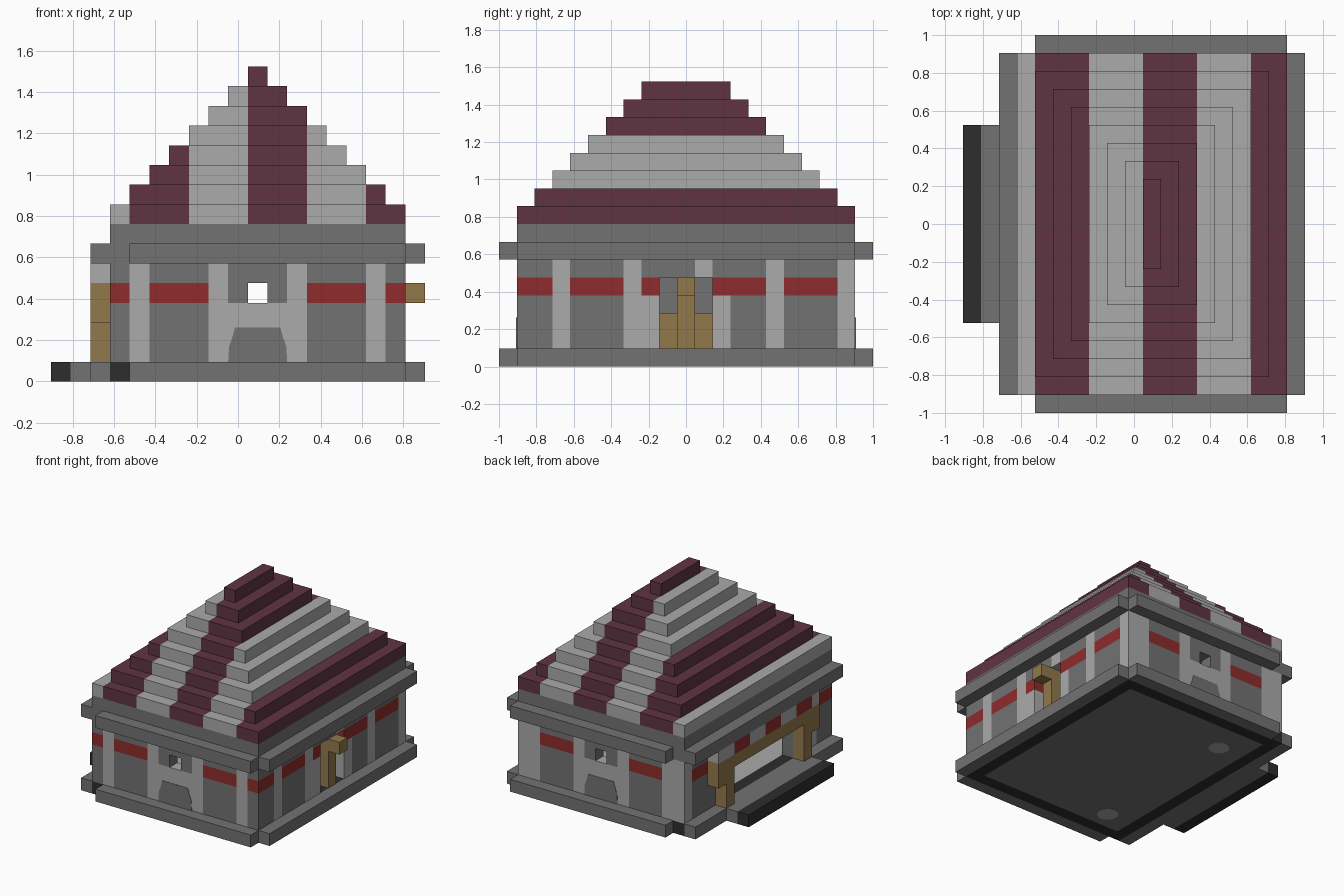
import bpy
import bmesh
from itertools import groupby
from mathutils import Matrix, Vector

old = bpy.data.objects.get("Cube")
if old:
    bpy.data.objects.remove(old, do_unlink=True)

U = 2 / 21  # size of one building block

# Flat colours
PALETTE = {
    "light_stone": (0.40, 0.405, 0.40),
    "grey_stone": (0.17, 0.17, 0.17),
    "maroon_tile": (0.115, 0.034, 0.056),
    "red_band": (0.275, 0.025, 0.025),
    "timber": (0.29, 0.19, 0.073),
    "dark_stone": (0.026, 0.026, 0.026),
}
LIGHT, GREY, MAROON, RED, WOOD, DARK = range(6)
mats = []
for mat_name, rgb in PALETTE.items():
    m = bpy.data.materials.new(mat_name)
    m.use_nodes = True
    m.diffuse_color = (*rgb, 1)
    m.node_tree.nodes["Principled BSDF"].inputs["Base Color"].default_value = (*rgb, 1)
    mats.append(m)


def finish(name, bm):
    mesh = bpy.data.meshes.new(name)
    bm.to_mesh(mesh)
    bm.free()
    for m in mats:
        mesh.materials.append(m)
    obj = bpy.data.objects.new(name, mesh)
    bpy.context.collection.objects.link(obj)
    return obj


def blocks(name, boxes):
    """One object from boxes given as (x range, y range, z range, colour)."""
    bm = bmesh.new()
    for xr, yr, zr, colour in boxes:
        lo, hi = (Vector(p) * U for p in zip(xr, yr, zr))
        mat = Matrix.Translation((lo + hi) / 2) @ Matrix.Diagonal((*(hi - lo), 1))
        verts = bmesh.ops.create_cube(bm, size=1, matrix=mat)["verts"]
        for f in {f for v in verts for f in v.link_faces}:
            f.material_index = colour
    return finish(name, bm)


def sym(h):
    return (-h, h)


def wall(name, cells, along_x, at, rule):
    """Wall of block columns, with each column split where its colour changes."""
    boxes = []
    for c in cells:
        for colour, run in groupby(range(1, 6), key=lambda z: rule(c, z)):
            run = list(run)
            if colour is None:
                continue
            span, depth = (c - 0.5, c + 0.5), (at - 0.5, at + 0.5)
            xr, yr = (span, depth) if along_x else (depth, span)
            boxes.append((xr, yr, (run[0], run[-1] + 1), colour))
    return blocks(name, boxes)


def banded(light, z):
    return LIGHT if light else RED if z == 4 else GREY


def end_rule(corner_light):
    # Front and back: arch stonework below a small open window
    def rule(x, z):
        if 0 <= x <= 2:
            if z < 4:
                return LIGHT
            return None if (x, z) == (1, 4) else GREY
        return banded(x % 4 == 3 or (corner_light and x in (-6, 8)), z)
    return rule


def door_rule(y, z):
    if abs(y) <= 1:
        return None if z < 5 else LIGHT if y == 1 else GREY
    if abs(y) == 2:
        return LIGHT if z < 4 else banded(False, z)
    return banded(y % 4 == 1, z)


def porch_rule(y, z):
    return None if abs(y) <= 4 and z < 4 else banded(y % 4 == 1, z)


# Foundation
blocks("foundation_ring", [
    ((-6.5, -5.5), sym(9.5), (0, 1), DARK),
    ((7.5, 8.5), sym(9.5), (0, 1), DARK),
    ((-5.5, 7.5), (-9.5, -8.5), (0, 1), DARK),
    ((-5.5, 7.5), (8.5, 9.5), (0, 1), DARK),
])
blocks("floor", [
    ((-5.5, 7.5), sym(8.5), (0, 0.9), GREY),
    ((-5.5, 7.5), sym(8.5), (0.9, 1), LIGHT),
])


def trim(name, z):
    # Projecting band around the four sides
    zr = (z, z + 1)
    blocks(name, [
        ((-5.5, 8.5), (-10.5, -9.5), zr, GREY),
        ((-5.5, 8.5), (9.5, 10.5), zr, GREY),
        ((8.5, 9.5), sym(9.5), zr, GREY),
        ((-7.5, -6.5), sym(9.5), zr, GREY),
    ])


trim("base_trim", 0)
trim("eave_trim", 6)
blocks("porch_floor", [((-8.5, -7.5), sym(5.5), (0, 1), GREY)])
blocks("porch_step", [((-9.5, -8.5), sym(5.5), (0, 1), DARK)])

# Walls
wall("front_wall", range(-6, 9), True, -9, end_rule(False))
wall("back_wall", range(-6, 9), True, 9, end_rule(True))
wall("door_wall", range(-8, 9), False, 8, door_rule)
wall("porch_wall", range(-8, 9), False, -6, porch_rule)

# Grey arch panels on both end walls
for name, side in (("front_arch", -1), ("back_arch", 1)):
    bm = bmesh.new()
    half = [(1.5, 1), (1.45, 1.8), (1.3, 2.2), (1.15, 2.75)]
    outline = half + [(-x, z) for x, z in reversed(half)]
    face = bm.faces.new([bm.verts.new(((1 + x) * U, side * 9.5 * U, z * U)) for x, z in outline])
    ext = bmesh.ops.extrude_face_region(bm, geom=[face])["geom"]
    moved = [v for v in ext if isinstance(v, bmesh.types.BMVert)]
    bmesh.ops.translate(bm, verts=moved, vec=(0, side * 0.003, 0))
    bmesh.ops.recalc_face_normals(bm, faces=bm.faces)
    for f in bm.faces:
        f.material_index = GREY
    finish(name, bm)

# Door niche with timber post and projecting block
blocks("door_niche", [
    ((6, 6.5), sym(2.5), (1, 6), GREY),
    ((6.5, 7.5), (-2.5, -1.5), (1, 6), GREY),
    ((6.5, 7.5), (1.5, 2.5), (1, 6), GREY),
])
blocks("door_timbers", [
    ((7.5, 8.5), sym(0.5), (1, 4), WOOD),
    ((7.5, 9.5), sym(0.5), (4, 5), WOOD),
    ((6.5, 7.5), (-1.5, -0.5), (1, 3), WOOD),
    ((6.5, 7.5), (0.5, 1.5), (1, 3), WOOD),
])

# Porch frame: beam, brackets, posts and the coloured course above it
PX = (-7.5, -6.5)
frame = [(PX, sym(6.5), (4, 5), WOOD)]
for s in (-1, 1):
    frame.append((PX, sorted((s * 5.5, s * 6.5)), (3, 4), WOOD))
    frame.append((PX, sorted((s * 4.5, s * 5.5)), (1, 4), WOOD))
blocks("porch_frame", frame)
cuts = [-6.5, -5.5, -3.5, -1.5, 0.5, 2.5, 4.5, 6.5]
blocks("porch_course", [
    (PX, pair, (5, 6), RED if i % 2 else LIGHT)
    for i, pair in enumerate(zip(cuts, cuts[1:]))
])

# Ceiling course and stepped, striped roof
blocks("ceiling_course", [((-6.5, 8.5), sym(9.5), (6, 8), GREY)])
stripes = [-6.5, -5.5, -2.5, 0.5, 3.5, 6.5, 8.5]
roof = []
for i in range(8):
    for k, (a, b) in enumerate(zip(stripes, stripes[1:])):
        x0, x1 = max(a, i - 6.5), min(b, 8.5 - i)
        if x0 < x1:
            roof.append(((x0, x1), sym(9.5 - i), (8 + i, 9 + i), MAROON if k % 2 else LIGHT))
blocks("stepped_roof", roof)

# Round pads under the floor
for name, y in (("front_pad", -7), ("back_pad", 6)):
    bm = bmesh.new()
    bmesh.ops.create_cone(bm, cap_ends=True, segments=20, radius1=0.8 * U, radius2=0.8 * U,
                          depth=0.004, matrix=Matrix.Translation((-3.3 * U, y * U, 0.001)))
    for f in bm.faces:
        f.material_index = LIGHT
    finish(name, bm)
